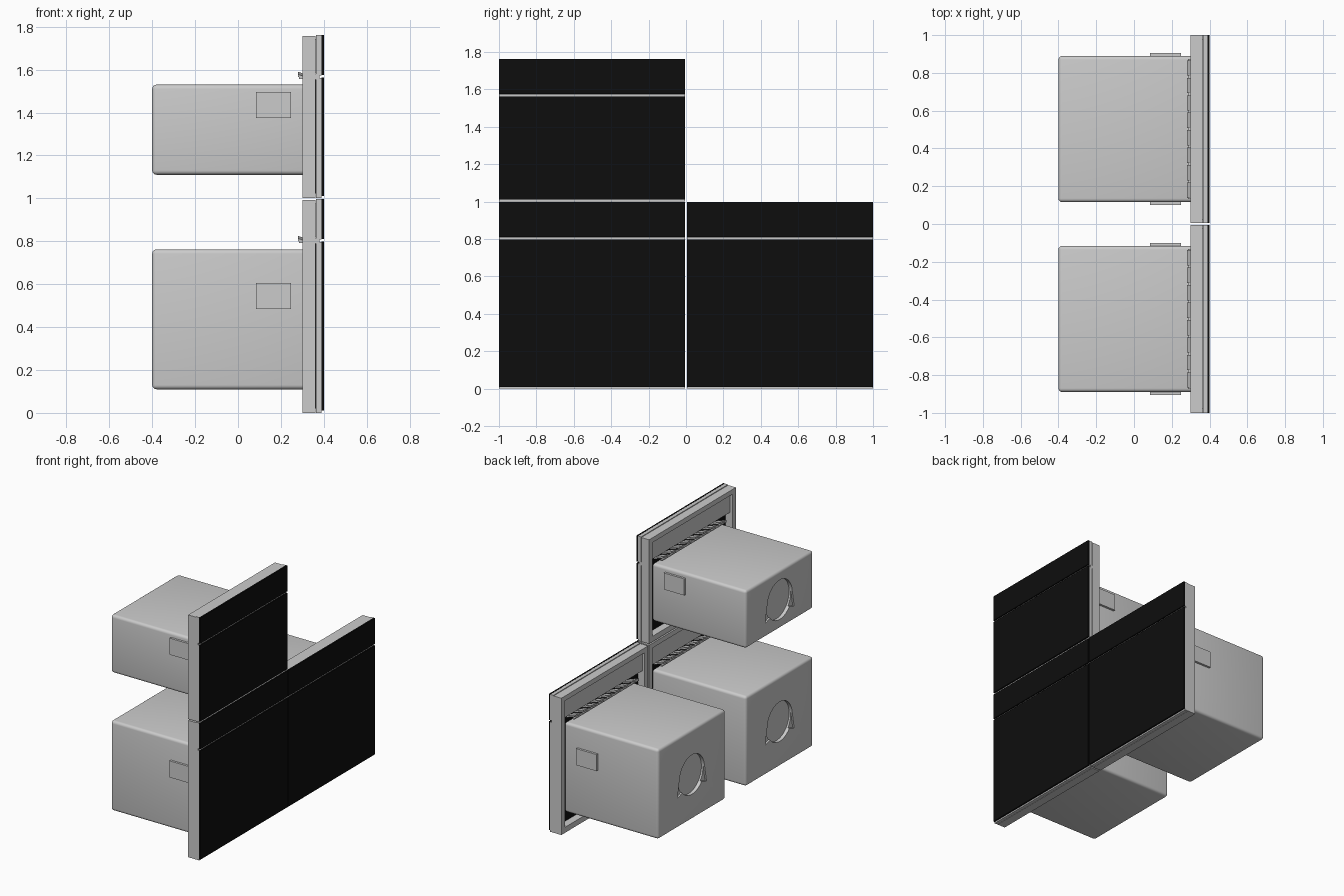
import bpy, bmesh, math

if "Cube" in bpy.data.objects:
    bpy.data.objects.remove(bpy.data.objects["Cube"])

black = bpy.data.materials.new("black_glass")
black.diffuse_color = (0.004, 0.004, 0.004, 1)
black.use_nodes = True
black.node_tree.nodes["Principled BSDF"].inputs["Base Color"].default_value = black.diffuse_color


def add_mesh(name, bm, mat=None):
    bmesh.ops.recalc_face_normals(bm, faces=bm.faces)
    me = bpy.data.meshes.new(name)
    bm.to_mesh(me)
    bm.free()
    ob = bpy.data.objects.new(name, me)
    bpy.context.collection.objects.link(ob)
    if mat:
        me.materials.append(mat)
    return ob


def prism(name, pts, x0, x1, mat=None):
    """Extrude a (y, z) outline along x."""
    bm = bmesh.new()
    f = bm.faces.new([bm.verts.new((x0, y, z)) for y, z in pts])
    r = bmesh.ops.extrude_face_region(bm, geom=[f])
    bmesh.ops.translate(bm, vec=(x1 - x0, 0, 0),
                        verts=[v for v in r["geom"] if isinstance(v, bmesh.types.BMVert)])
    return add_mesh(name, bm, mat)


def box(name, x0, x1, y0, y1, z0, z1, mat=None):
    return prism(name, [(y0, z0), (y1, z0), (y1, z1), (y0, z1)], x0, x1, mat)


def use(ob):
    bpy.ops.object.select_all(action='DESELECT')
    ob.select_set(True)
    bpy.context.view_layer.objects.active = ob


def cut(ob, cutter):
    m = ob.modifiers.new("cut", 'BOOLEAN')
    m.object, m.operation, m.solver = cutter, 'DIFFERENCE', 'EXACT'
    use(ob)
    bpy.ops.object.modifier_apply(modifier=m.name)
    bpy.data.objects.remove(cutter)


def arc(cy, cz, r, a0, a1, n):
    angs = [math.radians(a0 + (a1 - a0) * i / n) for i in range(n + 1)]
    return [(cy + r * math.cos(a), cz + r * math.sin(a)) for a in angs]


def oven(tag, yc, z0, z1, b0, b1, p0):
    y0, y1 = yc - 0.4975, yc + 0.4975
    gap = z1 - 0.195

    # cavity housing with rounded edges
    body = box(tag + "_housing", -0.4, 0.355, yc - 0.387, yc + 0.387, b0, b1)
    m = body.modifiers.new("round", 'BEVEL')
    m.width, m.segments = 0.02, 4
    use(body)
    bpy.ops.object.modifier_apply(modifier=m.name)
    # round fan recess with a pointed ear on each lower side
    cz = (b0 + b1) / 2
    cut(body, prism("fan_cutter", arc(yc, cz, 0.143, 0, 360 - 7.5, 47), -0.42, -0.375))
    for s in (-1, 1):
        ear = [(yc + s * a, cz + b) for a, b in
               ((0.144, 0.01), (0.166, -0.11), (0.108, -0.09), (0.12, -0.04))]
        cut(body, prism("ear_cutter", ear, -0.42, -0.388))
    use(body)
    bpy.ops.object.shade_smooth_by_angle(angle=math.radians(35))

    # side cover plates
    for s in (-1, 1):
        a, b = sorted((yc + s * 0.38, yc + s * 0.403))
        box(tag + "_side_plate", 0.084, 0.248, a, b, p0, p0 + 0.12)

    # hollow mounting frame
    t = 0.04
    frame = box(tag + "_frame", 0.3, 0.362, y0, y1, z0, z1 - 0.005)
    cut(frame, box("frame_cutter", 0.28, 0.38, y0 + t, y1 - t, z0 + t, z1 - t))

    # door and control panel: grey backing with black glass front
    box(tag + "_door_back", 0.364, 0.389, y0, y1, z0, gap - 0.006)
    box(tag + "_door_glass", 0.389, 0.4, y0, y1, z0 + 0.01, gap - 0.004)
    box(tag + "_panel_back", 0.364, 0.389, y0, y1, gap + 0.006, z1 - 0.001)
    box(tag + "_panel_glass", 0.389, 0.4, y0, y1, gap + 0.008, z1)
    box(tag + "_gap_rail", 0.362, 0.38, y0, y1, gap - 0.012, gap + 0.012)
    box(tag + "_inner_liner", 0.354, 0.364, y0 + 0.02, y1 - 0.02, z0 + 0.02, gap, black)
    for n in ("_door_glass", "_panel_glass"):
        bpy.data.objects[tag + n].data.materials.append(black)

    # control box behind the panel
    box(tag + "_control_box", 0.318, 0.364, y0 + 0.02, y1 - 0.02, gap + 0.02, z1 - 0.02)

    # row of sloping vent louvres above the housing
    n, w = 8, 0.74 / 8
    for i in range(n):
        a = yc - 0.37 + i * w
        lou = box(tag + "_louvre", 0.28, 0.36, a + 0.006, a + w - 0.006, gap - 0.008, gap + 0.004)
        for v in lou.data.vertices:
            v.co.z += (v.co.x - 0.3) * -0.35 + (0.012 if v.co.y > a + w / 2 else 0)
    box(tag + "_louvre_bar", 0.285, 0.3, yc - 0.37, yc + 0.37, gap - 0.01, gap - 0.002)

    # small vent ticks down both sides of the liner
    k = 9
    for s in (-1, 1):
        for i in range(k):
            z = z0 + 0.1 + (gap - z0 - 0.2) * i / (k - 1)
            c = yc + s * 0.415
            box(tag + "_vent_tick", 0.349, 0.356, c - 0.012, c + 0.012, z, z + 0.012)


oven("lower_left", -0.5025, 0.0, 0.997, 0.11, 0.762, 0.485)
oven("lower_right", 0.5025, 0.0, 0.997, 0.11, 0.762, 0.485)
oven("upper", -0.5025, 1.002, 1.762, 1.11, 1.53, 1.375)
